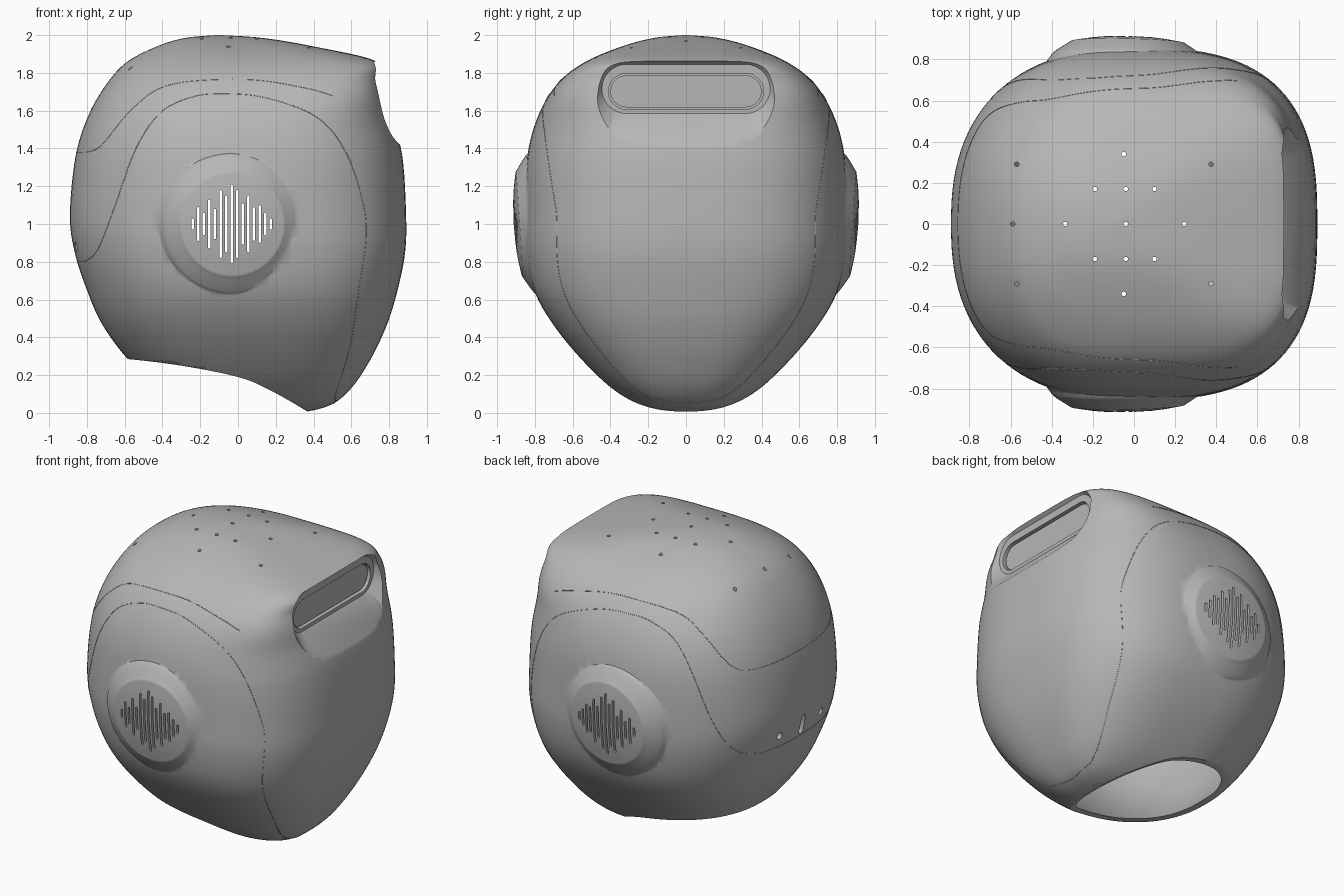
import bpy, bmesh, math
from mathutils import Vector
from mathutils.bvhtree import BVHTree

cube = bpy.data.objects.get("Cube")
if cube:
    bpy.data.objects.remove(cube, do_unlink=True)

GREY = bpy.data.materials.new("shell grey")
GREY.use_nodes = True
GREY.diffuse_color = (.47, .47, .47, 1)
GREY.node_tree.nodes["Principled BSDF"].inputs["Base Color"].default_value = (.47, .47, .47, 1)


def to_object(bm, name):
    bmesh.ops.recalc_face_normals(bm, faces=bm.faces)
    mesh = bpy.data.meshes.new(name)
    bm.to_mesh(mesh)
    bm.free()
    mesh.materials.append(GREY)
    ob = bpy.data.objects.new(name, mesh)
    bpy.context.collection.objects.link(ob)
    return ob


def loft(bm, rings):
    """Closed solid through a list of equally long rings of points."""
    loops = [[bm.verts.new(p) for p in ring] for ring in rings]
    n = len(loops[0])
    for a, b in zip(loops, loops[1:]):
        for i in range(n):
            j = (i + 1) % n
            bm.faces.new((a[i], a[j], b[j], b[i]))
    bm.faces.new(loops[0][::-1])
    bm.faces.new(loops[-1])


def smooth_path(keys, steps):
    """Catmull-Rom samples through tuples of any length."""
    out = []
    for i in range(len(keys) - 1):
        p = [keys[max(0, min(len(keys) - 1, i + k))] for k in (-1, 0, 1, 2)]
        for s in range(steps):
            t = s / steps
            out.append(tuple(b + 0.5 * t * (c - a + t * (2*a - 5*b + 4*c - d + t * (3*(b - c) + d - a)))
                             for a, b, c, d in zip(*p)))
    return out + [tuple(keys[-1])]


def boolean(target, tool, operation):
    mod = target.modifiers.new("boolean", "BOOLEAN")
    mod.operation, mod.solver, mod.object = operation, "EXACT", tool
    tool.hide_render = True
    bpy.context.view_layer.objects.active = target
    bpy.ops.object.modifier_apply(modifier=mod.name)
    bpy.data.objects.remove(tool, do_unlink=True)


# Shell sections: height, back x, face x, half width
SECTIONS = [
    (2.0, -.11, -.09, .01), (1.985, -.28, .13, .17), (1.94, -.43, .4, .34),
    (1.86, -.585, .735, .53), (1.75, -.69, .76, .675), (1.58, -.79, .81, .78),
    (1.36, -.86, .87, .84), (1.05, -.89, .89, .855), (.85, -.865, .885, .85),
    (.65, -.8, .845, .805), (.47, -.72, .79, .705), (.28, -.58, .7, .55),
    (.12, -.4, .59, .38), (.03, -.2, .46, .22), (-.02, .15, .2, .01)]


def shell_solid(name, scale):
    rings = []
    for z, x0, x1, w in smooth_path(SECTIONS, 6):
        mid, half = (x0 + x1) / 2, (x1 - x0) / 2
        face_power = 2.8 + 1.7 * math.exp(-((z - 1.8) / 0.2) ** 2)
        ring = []
        for k in range(112):
            a = math.tau * (k + 0.5) / 112
            c, s = math.cos(a), math.sin(a)
            e = 2 / (face_power if c > 0 else 2.4)
            x = mid + half * math.copysign(abs(c) ** e, c)
            y = w * math.copysign(abs(s) ** e, s)
            ring.append((x * scale[0], y * scale[1], 1 + (z - 1) * scale[2]))
        rings.append(ring)
    bm = bmesh.new()
    loft(bm, rings)
    return to_object(bm, name)


shell = shell_solid("helmet_shell", (1, 1, 1))

# Raised ear discs, lathed about the y axis and leaning out at the top
for side in (-1, 1):
    profile = smooth_path([(.44, .72), (.38, .805), (.355, .833), (.285, .879), (.265, .887),
                           (.15, .905), (.01, .912)], 3)
    bm = bmesh.new()
    rings = []
    for r, y in profile:
        ring = []
        for k in range(64):
            dx, dz = r * math.cos(math.tau * k / 64), r * math.sin(math.tau * k / 64)
            ring.append((dx - .03, side * (y + .06 * dz - .02 * dx), 1 + dz))
        rings.append(ring)
    loft(bm, rings)
    boolean(shell, to_object(bm, "ear_disc"), "UNION")

# Surface lookup for the seams
bm = bmesh.new()
bm.from_mesh(shell.data)
surface = BVHTree.FromBMesh(bm)
bm.free()

# Hollow inside, leaving a solid housing behind the window
cavity = shell_solid("cavity", (.95, .95, .975))
bm = bmesh.new()
loft(bm, [[(x, y, z) for x, y in ((.62, -.62), (1.2, -.62), (1.2, .62), (.62, .62))] for z in (1.34, 2.2)])
boolean(cavity, to_object(bm, "window_housing"), "DIFFERENCE")
boolean(shell, cavity, "DIFFERENCE")

# Curved neck opening
bm = bmesh.new()
rim = smooth_path([(-.7, .285), (-.585, .285), (-.3, .25), (0, .19), (.17, .12), (.38, 0), (.5, -.08)], 5)
rim += [(.5, -.5), (-.7, -.5)]
loft(bm, [[(x, y, z) for x, z in rim] for y in (-1.5, 1.5)])
boolean(shell, to_object(bm, "neck_cutter"), "DIFFERENCE")


def rounded(x, hy, z0, z1, r):
    """Rounded rectangle facing +x."""
    pts = []
    for q, (cy, cz) in enumerate([(hy - r, z1 - r), (r - hy, z1 - r), (r - hy, z0 + r), (hy - r, z0 + r)]):
        for k in range(13):
            a = math.pi / 2 * (q + k / 12)
            pts.append((x, cy + r * math.cos(a), cz + r * math.sin(a)))
    return pts


# Flared recess under the brow, then the shallow window pocket
bm = bmesh.new()
loft(bm, [rounded(.705, .445, 1.585, 1.845, .13), rounded(.87, .54, 1.405, 1.97, .2),
          rounded(1.1, .6, 1.2, 2.2, .25)])
boolean(shell, to_object(bm, "recess_cutter"), "DIFFERENCE")
bm = bmesh.new()
loft(bm, [rounded(x, .41, 1.608, 1.797, .094) for x in (.675, .75)])
boolean(shell, to_object(bm, "pocket_cutter"), "DIFFERENCE")
bm = bmesh.new()
loft(bm, [rounded(x, .4, 1.618, 1.787, .084) for x in (.67, .69)])
window = to_object(bm, "window_panel")


def slot(bm, centre, axis, half_len, radius, depth, sides=12):
    """Upright capsule (or round) prism along an axis."""
    axis = Vector(axis).normalized()
    up = Vector((1, 0, 0)) if abs(axis.z) > .5 else Vector((0, 0, 1))
    across = up.cross(axis)
    ring = []
    for k in range(sides):
        a = math.tau * (k + 0.5) / sides
        shift = math.copysign(half_len, math.sin(a))
        ring.append(Vector(centre) + across * radius * math.cos(a) + up * (shift + radius * math.sin(a)))
    loft(bm, [[p + axis * d for p in ring] for d in (-depth, depth)])


# Sound-wave slots through both ears
bm = bmesh.new()
heights = [.03, .09, .06, .13, .08, .18, .15, .21, .18, .11, .15, .09, .1, .06, .03]
for i, h in enumerate(heights):
    slot(bm, (-.24 + i * .0295, 0, 1), (0, 1, 0), h - .007, .007, 1.2)
boolean(shell, to_object(bm, "ear_slot_cutter"), "DIFFERENCE")

# Crown vents and the rear holes
bm = bmesh.new()
for x, y in [(-.57, .29), (-.59, 0), (-.335, 0), (-.19, .17), (-.04, 0), (-.04, .17),
             (-.05, .34), (.1, .17), (.245, 0), (.375, .29)]:
    for side in ((1, -1) if y else (1,)):
        slot(bm, (x, y * side, 1.9), (0, 0, 1), 0, .011, .2)
for y, h in ((-.22, .003), (0, .045), (.22, .003)):
    slot(bm, (-.85, y, .88), (1, 0, 0), h, .022, .2)
boolean(shell, to_object(bm, "vent_cutter"), "DIFFERENCE")


# Hairline panel seams laid on the surface
def seam(name, points, closed):
    curve = bpy.data.curves.new(name, "CURVE")
    curve.dimensions = "3D"
    curve.bevel_depth, curve.bevel_resolution = .002, 1
    line = curve.splines.new("POLY")
    line.points.add(len(points) - 1)
    for p, co in zip(line.points, points):
        p.co = (*co, 1)
    line.use_cyclic_u = closed
    curve.materials.append(GREY)
    bpy.context.collection.objects.link(bpy.data.objects.new(name, curve))


def side_line(keys, side):
    hits = [surface.ray_cast(Vector((x, 2 * side, z)), Vector((0, -side, 0)))[0]
            for x, z in smooth_path(keys, 10)]
    return [h for h in hits if h]


def bridge(a, b, direction, dip):
    """Surface points joining two mirrored seam ends across the middle."""
    hits = []
    for i in range(1, 24):
        p = a.lerp(b, i / 24)
        start = Vector((-2 * direction, p.y, p.z - dip * math.sin(math.pi * i / 24)))
        hits.append(surface.ray_cast(start, Vector((direction, 0, 0)))[0])
    return [h for h in hits if h]


PANEL = [(-.81, .8), (-.74, .87), (-.65, 1.1), (-.54, 1.4), (-.41, 1.59), (-.25, 1.67), (-.1, 1.69),
         (.14, 1.67), (.41, 1.57), (.56, 1.4), (.65, 1.16), (.68, .95), (.64, .65), (.59, .34), (.51, .08)]
CROWN = [(-.8, 1.38), (-.72, 1.42), (-.55, 1.62), (-.35, 1.74), (.05, 1.765), (.36, 1.72), (.5, 1.68)]
for name, keys, closed in (("side_panel_seam", PANEL, True), ("crown_seam", CROWN, False)):
    left, right = side_line(keys, 1), side_line(keys, -1)
    points = left[::-1] + bridge(left[0], right[0], 1, 0) + right
    if closed:
        points += bridge(right[-1], left[-1], -1, .03)
    seam(name, points, closed)

# Smooth shading with crisp cut edges
bpy.ops.object.select_all(action="DESELECT")
for ob in (shell, window):
    ob.select_set(True)
bpy.context.view_layer.objects.active = shell
bpy.ops.object.shade_smooth_by_angle(angle=math.radians(42))
